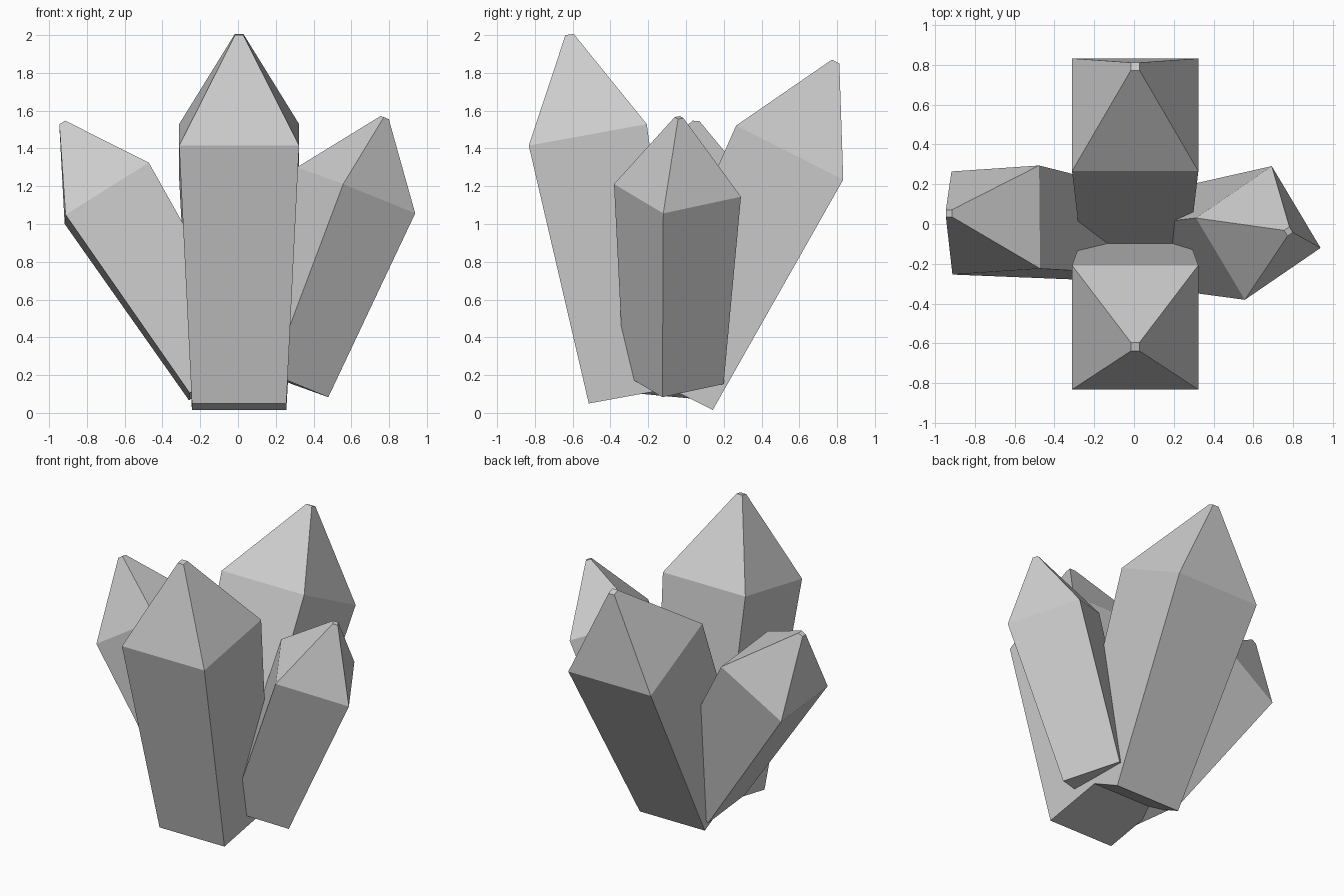
import bpy, bmesh
from mathutils import Vector

if "Cube" in bpy.data.objects:
    bpy.data.objects.remove(bpy.data.objects["Cube"])

# Shared crystal profile along its axis: (height, half width), shoulder at 0
PROFILE = [(-1.40, 0.25), (0.0, 0.3175), (0.54, 0.022)]


def crystal(name, shoulder, u, v, scale):
    """Four-sided crystal; u and v are the side directions of its shoulder."""
    u = Vector(u).normalized()
    axis = u.cross(Vector(v)).normalized()
    v = axis.cross(u)
    bm = bmesh.new()
    rings = []
    for h, r in PROFILE:
        rings.append([bm.verts.new(Vector(shoulder) + scale * (axis * h + u * (a * r) + v * (b * r)))
                      for a, b in ((-1, -1), (1, -1), (1, 1), (-1, 1))])
    for low, high in zip(rings, rings[1:]):
        for i in range(4):
            j = (i + 1) % 4
            bm.faces.new((low[i], low[j], high[j], high[i]))
    bm.faces.new(rings[0][::-1])
    bm.faces.new(rings[-1])
    mesh = bpy.data.meshes.new(name)
    bm.to_mesh(mesh)
    bm.free()
    obj = bpy.data.objects.new(name, mesh)
    bpy.context.collection.objects.link(obj)


# Two large crystals leaning to the front and back
crystal("front_crystal", (0.006, -0.52, 1.472), (1, 0, 0), (0, 0.625, 0.114), 1.0)
crystal("back_crystal", (0.006, 0.549, 1.378), (1, 0, 0), (0, 0.565, -0.285), 1.0)

# Two smaller crystals leaning to the sides
crystal("left_crystal", (-0.695, 0.02, 1.1625), (0.44, 0.03, 0.275), (-0.008, 0.513, -0.05), 0.82)
crystal("right_crystal", (0.625, -0.045, 1.178), (0.38, 0.26, -0.155), (-0.25, 0.41, 0.09), 0.767)
